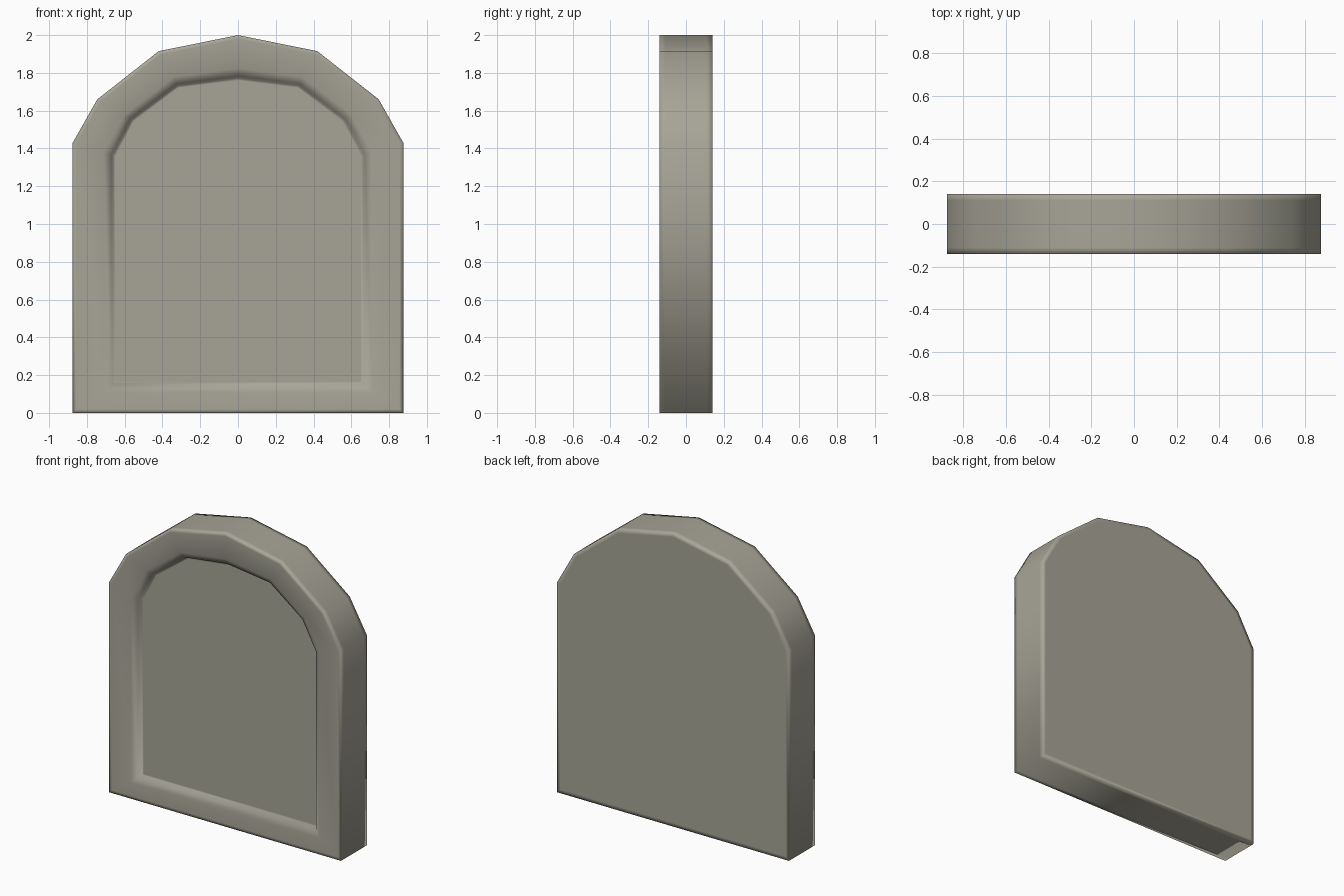
import bpy, bmesh
from mathutils import Vector

if "Cube" in bpy.data.objects:
    bpy.data.objects.remove(bpy.data.objects["Cube"])

# Half profiles (x, z) from the bottom corner up to the arch tip
OUTER = [(0.875, 0), (0.875, 1.43), (0.745, 1.66), (0.42, 1.915), (0, 2.0)]
RIM = [(0.71, 0.11), (0.71, 1.375), (0.60, 1.58), (0.34, 1.778), (0, 1.825)]
FLOOR = [(0.66, 0.155), (0.66, 1.36), (0.56, 1.55), (0.32, 1.73), (0, 1.77)]


def mirrored(half):
    return [Vector(p) for p in half] + [Vector((-x, z)) for x, z in reversed(half[:-1])]


def inset(pts, d):
    """Offset a counter-clockwise outline inward by d."""
    out = []
    for i, p in enumerate(pts):
        a = (p - pts[i - 1]).normalized()
        b = (pts[(i + 1) % len(pts)] - p).normalized()
        na, nb = Vector((-a.y, a.x)), Vector((-b.y, b.x))
        out.append(p + (na + nb) * d / (1 + na.dot(nb)))
    return out


outer, rim, floor = mirrored(OUTER), mirrored(RIM), mirrored(FLOOR)
middle = [r.lerp(f, 0.75) for r, f in zip(rim, floor)]

# Rings from the back face, over the sides, to the recessed front panel
rings = [
    (inset(outer, 0.025), 0.14), (outer, 0.14), (outer, 0.11),
    (outer, -0.11), (outer, -0.14), (inset(outer, 0.02), -0.14),
    (rim, -0.14), (middle, -0.12), (floor, -0.088), (inset(floor, 0.01), -0.088),
]

bm = bmesh.new()
loops = [[bm.verts.new((p.x, y, p.y)) for p in pts] for pts, y in rings]
for a, b in zip(loops, loops[1:]):
    n = len(a)
    for i in range(n):
        j = (i + 1) % n
        bm.faces.new((a[i], a[j], b[j], b[i]))
bm.faces.new(loops[0])
bm.faces.new(loops[-1])
bmesh.ops.recalc_face_normals(bm, faces=bm.faces)
for f in bm.faces:
    f.smooth = True

# Arched stone slab
mesh = bpy.data.meshes.new("arched_stone_slab")
bm.to_mesh(mesh)
bm.free()
slab = bpy.data.objects.new("arched_stone_slab", mesh)
bpy.context.collection.objects.link(slab)

stone = bpy.data.materials.new("warm grey stone")
stone.diffuse_color = (0.39, 0.375, 0.31, 1)
stone.use_nodes = True
stone.node_tree.nodes["Principled BSDF"].inputs["Base Color"].default_value = stone.diffuse_color
mesh.materials.append(stone)
